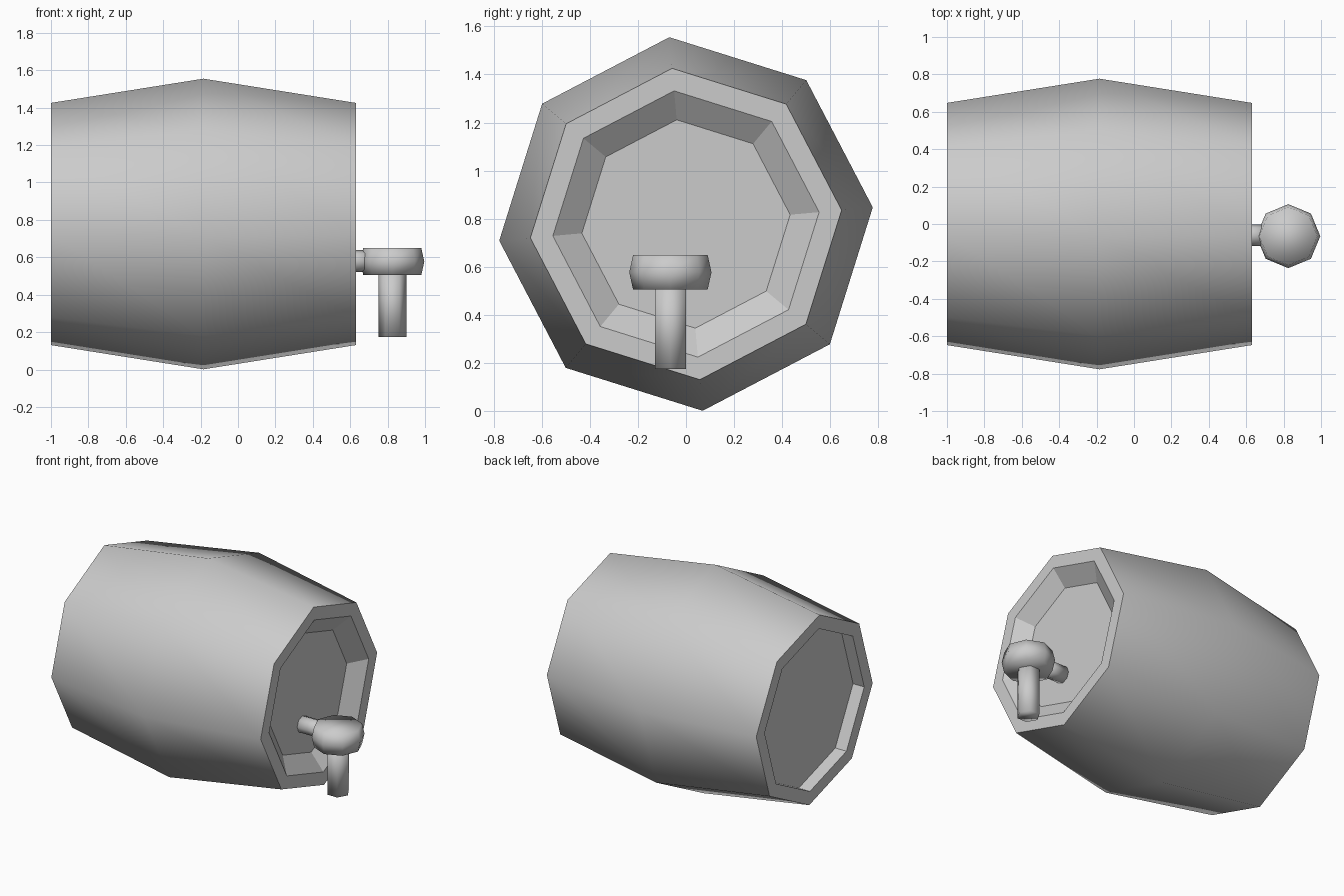
import bpy, bmesh, math
from mathutils import Vector

cube = bpy.data.objects.get("Cube")
if cube:
    bpy.data.objects.remove(cube)

grey = bpy.data.materials.new("plain grey")
grey.use_nodes = True
colour = (0.6, 0.6, 0.6, 1)
grey.diffuse_color = colour
grey.node_tree.nodes["Principled BSDF"].inputs["Base Color"].default_value = colour


def lathe(name, profile, sides, origin, axis="Z", phase=0.0, smooth=None):
    """Spin (distance, radius) pairs about an axis, with capped ends.
    smooth lists the bands to shade smooth; None means everything."""
    bm = bmesh.new()
    rings = []
    for dist, radius in profile:
        ring = []
        for i in range(sides):
            a = math.radians(phase) + math.tau * i / sides
            u, v = radius * math.cos(a), radius * math.sin(a)
            p = (dist, u, v) if axis == "X" else (u, v, dist)
            ring.append(bm.verts.new(Vector(origin) + Vector(p)))
        rings.append(ring)
    faces = [bm.faces.new(rings[0][::-1]), bm.faces.new(rings[-1])]
    for face in faces:
        face.smooth = smooth is None
    for band, (a, b) in enumerate(zip(rings, rings[1:])):
        for i in range(sides):
            j = (i + 1) % sides
            face = bm.faces.new((a[i], a[j], b[j], b[i]))
            face.smooth = smooth is None or band in smooth
    bmesh.ops.recalc_face_normals(bm, faces=bm.faces[:])
    # Keep a crisp border between smooth staves and flat ends
    for edge in bm.edges:
        edge.smooth = all(f.smooth for f in edge.link_faces)
    mesh = bpy.data.meshes.new(name)
    bm.to_mesh(mesh)
    bm.free()
    mesh.materials.append(grey)
    obj = bpy.data.objects.new(name, mesh)
    bpy.context.collection.objects.link(obj)
    return obj


# Barrel body with a recessed head at each end
lathe("barrel",
      [(-0.913, 0.556), (-1.0, 0.556), (-1.0, 0.65), (-0.185, 0.78),
       (0.63, 0.65), (0.63, 0.556), (0.543, 0.435)],
      8, (0, 0, 0.778), axis="X", phase=5.1, smooth=(2, 3))

# Tap: stem into the barrel head, knob and downward spout
tap_x, tap_y = 0.825, -0.065
lathe("tap_stem", [(0.54, 0.058), (0.72, 0.058)], 8, (0, -0.06, 0.58), axis="X")
lathe("tap_knob", [(0.505, 0.155), (0.577, 0.171), (0.65, 0.155)], 8,
      (tap_x, tap_y, 0))
lathe("tap_spout", [(0.175, 0.075), (0.53, 0.075)], 6, (tap_x, tap_y, 0))
